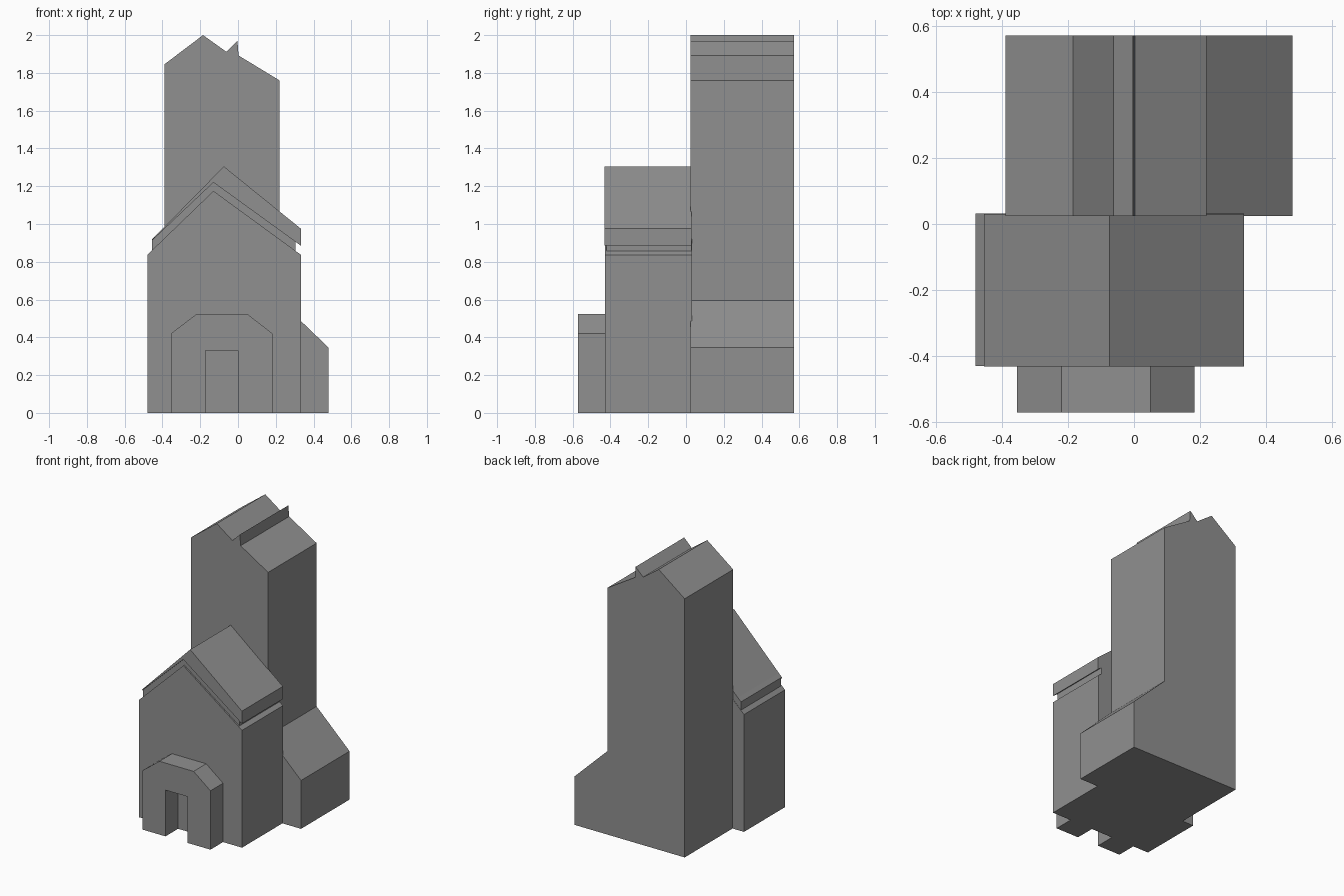
import bpy
import bmesh

cube = bpy.data.objects.get("Cube")
if cube:
    bpy.data.objects.remove(cube, do_unlink=True)

# One plain stone colour throughout
stone = bpy.data.materials.new("stone_grey")
stone.use_nodes = True
grey = (0.28, 0.28, 0.28, 1)
stone.diffuse_color = grey
bsdf = next(n for n in stone.node_tree.nodes if n.type == "BSDF_PRINCIPLED")
bsdf.inputs["Base Color"].default_value = grey
bsdf.inputs["Roughness"].default_value = 0.8


def extrude_profile(name, outline, front, back):
    """Extrude an x-z outline from the front y to the back y."""
    bm = bmesh.new()
    face = bm.faces.new([bm.verts.new((x, front, z)) for x, z in outline])
    result = bmesh.ops.extrude_face_region(bm, geom=[face])
    moved = [g for g in result["geom"] if isinstance(g, bmesh.types.BMVert)]
    bmesh.ops.translate(bm, verts=moved, vec=(0, back - front, 0))
    bmesh.ops.recalc_face_normals(bm, faces=bm.faces)
    mesh = bpy.data.meshes.new(name)
    bm.to_mesh(mesh)
    bm.free()
    mesh.materials.append(stone)
    obj = bpy.data.objects.new(name, mesh)
    bpy.context.collection.objects.link(obj)
    return obj


# Tall tower with its notched top and the sloping side annex
extrude_profile("tower", [
    (-0.39, 0), (0.48, 0), (0.48, 0.345), (0.22, 0.595), (0.22, 1.76),
    (0.003, 1.892), (-0.003, 1.97), (-0.062, 1.912), (-0.185, 2.0),
    (-0.39, 1.845)], 0.025, 0.572)

# Gabled front house
extrude_profile("house_walls", [
    (-0.48, 0), (0.333, 0), (0.333, 0.837), (-0.13, 1.175),
    (-0.48, 0.837)], -0.43, 0.032)

# Narrow recessed band under the roof
extrude_profile("roof_band", [
    (-0.455, 0.85), (-0.13, 1.165), (0.305, 0.845), (0.305, 0.91),
    (-0.13, 1.225), (-0.455, 0.92)], -0.42, 0.03)

# Lopsided roof slab
extrude_profile("roof", [
    (-0.455, 0.912), (-0.13, 1.22), (0.333, 0.885), (0.333, 0.975),
    (-0.075, 1.305), (-0.455, 0.918)], -0.432, 0.03)

# Porch with an open doorway
extrude_profile("porch", [
    (-0.355, 0), (-0.172, 0), (-0.172, 0.33), (0, 0.33), (0, 0),
    (0.183, 0), (0.183, 0.42), (0.05, 0.523), (-0.22, 0.523),
    (-0.355, 0.42)], -0.572, -0.425)
